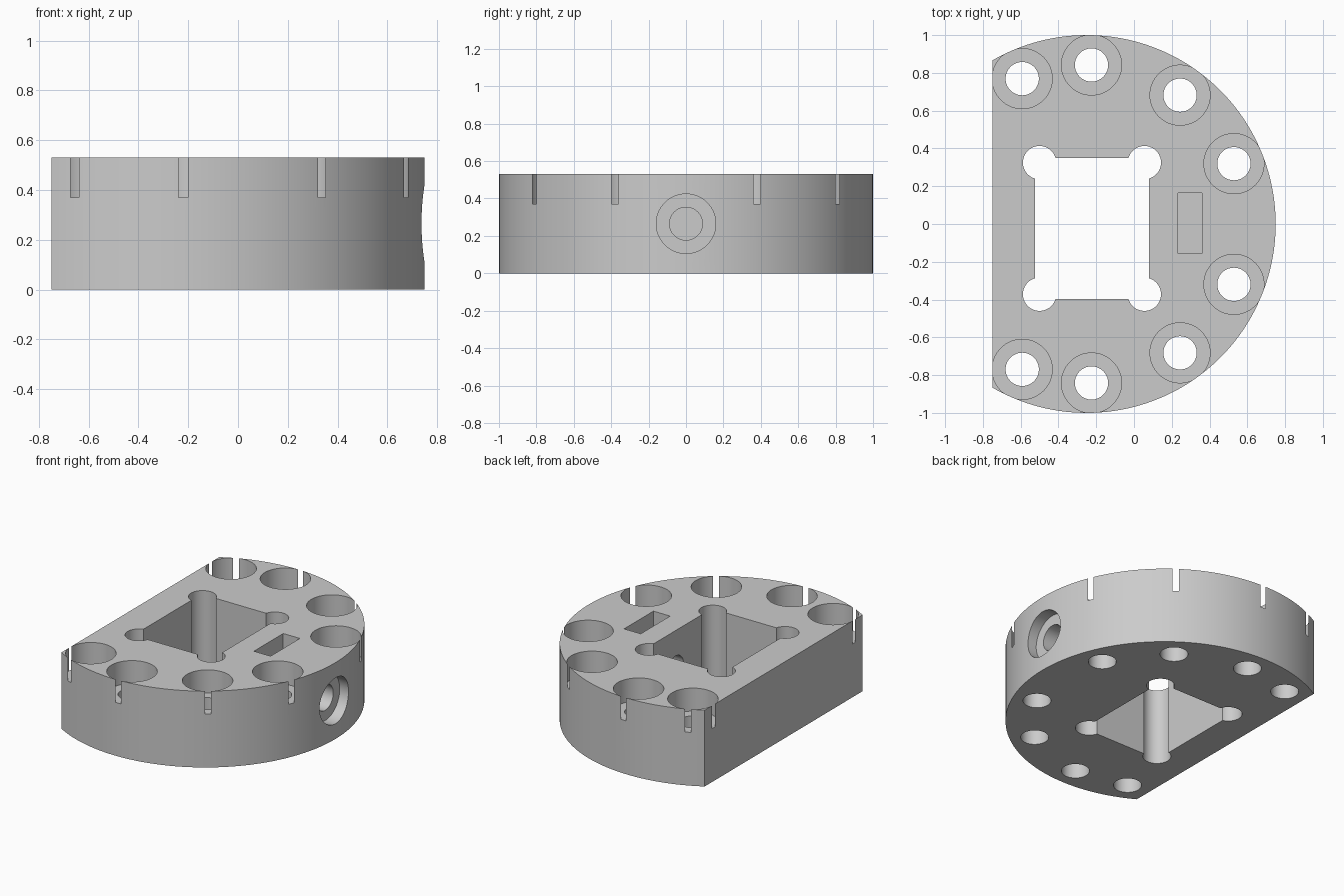
import bpy, bmesh
from math import radians, cos, sin, pi
from mathutils import Matrix, Vector

old = bpy.data.objects.get("Cube")
if old:
    bpy.data.objects.remove(old, do_unlink=True)

HEIGHT, MID = 0.53, 0.265
CENTRE_X = -0.25
HOLE_R, BORE_R = 0.088, 0.159

grey = bpy.data.materials.new("plain grey")
grey.use_nodes = True
grey.diffuse_color = (0.6, 0.6, 0.6, 1)
grey.node_tree.nodes["Principled BSDF"].inputs["Base Color"].default_value = (0.6, 0.6, 0.6, 1)


def prism(name, outline, z0, z1, matrix=Matrix()):
    """Extrude a flat outline from z0 to z1."""
    bm = bmesh.new()
    face = bm.faces.new([bm.verts.new((x, y, z0)) for x, y in outline])
    out = bmesh.ops.extrude_face_region(bm, geom=[face])
    verts = [g for g in out["geom"] if isinstance(g, bmesh.types.BMVert)]
    bmesh.ops.translate(bm, verts=verts, vec=(0, 0, z1 - z0))
    bmesh.ops.recalc_face_normals(bm, faces=bm.faces)
    bm.transform(matrix)
    mesh = bpy.data.meshes.new(name)
    bm.to_mesh(mesh)
    bm.free()
    mesh.materials.append(grey)
    obj = bpy.data.objects.new(name, mesh)
    bpy.context.collection.objects.link(obj)
    return obj


def arc(x, y, r, start=0, end=2 * pi, n=96, closed=True):
    steps = n if closed else n + 1
    angles = [start + (end - start) * i / n for i in range(steps)]
    return [(x + r * cos(a), y + r * sin(a)) for a in angles]


def box(x0, x1, y0, y1):
    return [(x0, y0), (x1, y0), (x1, y1), (x0, y1)]


# Disc body with one flat side
body = prism("disc_body",
             arc(CENTRE_X, 0, 1, radians(-120), radians(120), 192, False), 0, HEIGHT)
cutters = []


def cut(name, outline, z0, z1, matrix=Matrix()):
    cutters.append(prism(name, outline, z0, z1, matrix))


# Ring of counterbored holes, breaking slightly through the rim
for side in (-1, 1):
    for angle in (113.95, 88.3, 54.1, 22.3):
        a = side * radians(angle)
        x, y = CENTRE_X + 0.842 * cos(a), 0.842 * sin(a)
        cut("bolt_hole", arc(x, y, HOLE_R, a, a + 2 * pi), -0.1, 0.45)
        cut("counterbore", arc(x, y, BORE_R, a, a + 2 * pi), 0.37, 0.7)

# Central window with relieved corners
cut("window", box(-0.525, 0.08, -0.397, 0.35), -0.1, 0.7)
for x in (-0.5, 0.055):
    for y in (-0.372, 0.325):
        cut("corner_relief", arc(x, y, HOLE_R), -0.12, 0.72)

# Nut slot and the side screw bore running into the window
cut("nut_slot", box(0.232, 0.36, -0.157, 0.165), 0.105, 0.7)
sideways = Matrix.Translation(Vector((0, 0, MID))) @ Matrix.Rotation(pi / 2, 4, "Y")
cut("side_bore", arc(0, 0, HOLE_R), -0.1, 0.72, sideways)
cut("side_counterbore", arc(0, 0, BORE_R), 0.67, 0.9, sideways)

# Apply every cut and discard the cutters
bpy.context.view_layer.objects.active = body
for cutter in cutters:
    mod = body.modifiers.new("cut", "BOOLEAN")
    mod.operation = "DIFFERENCE"
    mod.solver = "EXACT"
    mod.object = cutter
    bpy.ops.object.modifier_apply(modifier=mod.name)
    bpy.data.objects.remove(cutter, do_unlink=True)

# Smooth walls, sharp rims
bpy.ops.object.select_all(action="DESELECT")
body.select_set(True)
bpy.ops.object.shade_smooth_by_angle(angle=radians(30))
